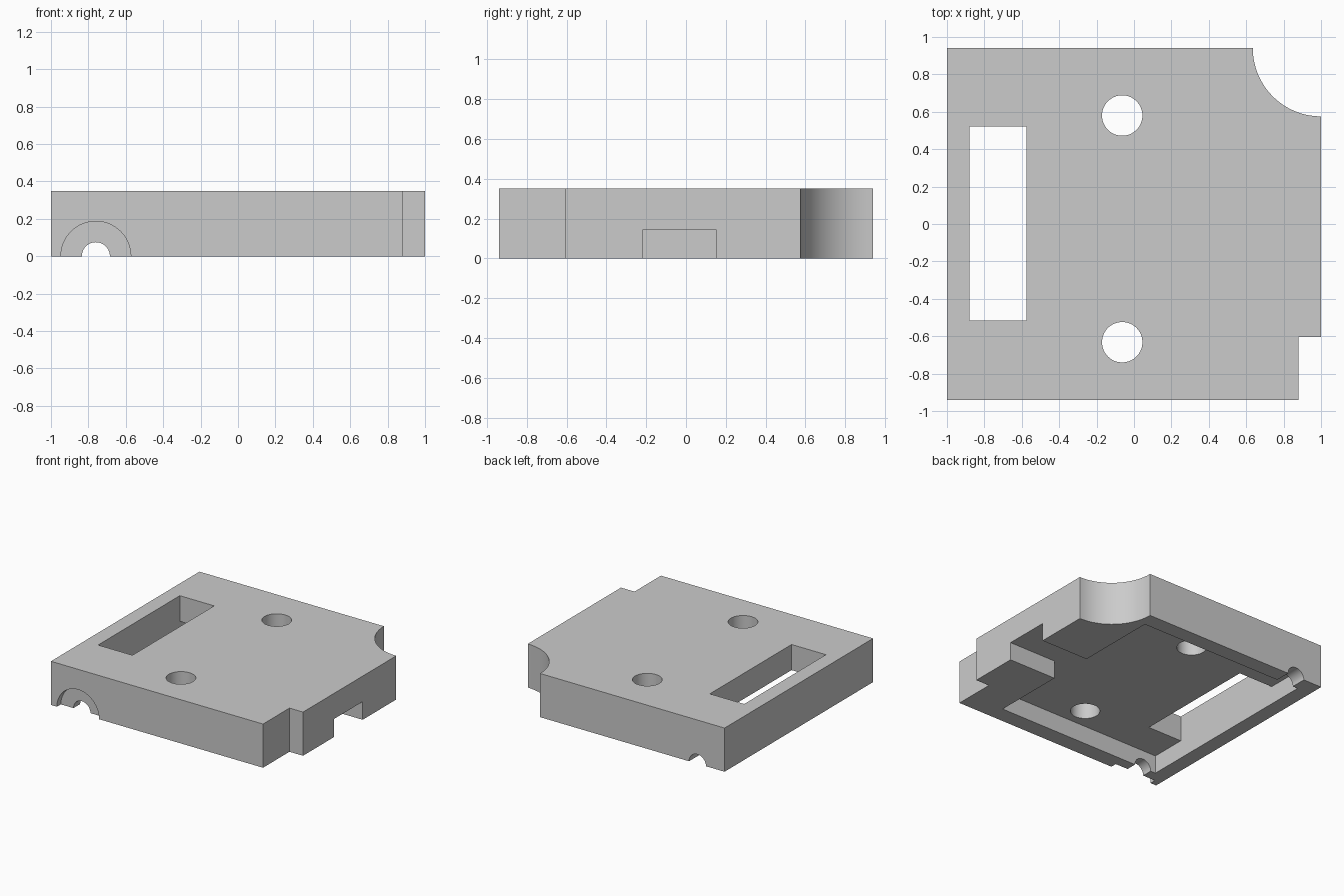
import bpy, bmesh, math
from mathutils import Matrix, Vector

cube = bpy.data.objects.get("Cube")
if cube:
    bpy.data.objects.remove(cube, do_unlink=True)

HEIGHT, FLOOR = 0.35, 0.145

grey = bpy.data.materials.new("light grey")
grey.use_nodes = True
colour = (0.6, 0.6, 0.6, 1)
grey.diffuse_color = colour
grey.node_tree.nodes["Principled BSDF"].inputs["Base Color"].default_value = colour


def make_object(name, bm):
    mesh = bpy.data.meshes.new(name)
    bm.to_mesh(mesh)
    bm.free()
    obj = bpy.data.objects.new(name, mesh)
    bpy.context.collection.objects.link(obj)
    mesh.materials.append(grey)
    return obj


def box(name, x0, x1, y0, y1, z0, z1):
    bm = bmesh.new()
    low, high = Vector((x0, y0, z0)), Vector((x1, y1, z1))
    bmesh.ops.create_cube(bm, size=1, matrix=Matrix.Translation((low + high) / 2)
                          @ Matrix.Diagonal((*(high - low), 1)))
    return make_object(name, bm)


def cylinder(name, centre, radius, length, along_y=False):
    bm = bmesh.new()
    turn = Matrix.Rotation(math.pi / 2 if along_y else 0, 4, "X")
    bmesh.ops.create_cone(bm, cap_ends=True, segments=64, radius1=radius, radius2=radius,
                          depth=length, matrix=Matrix.Translation(centre) @ turn)
    return make_object(name, bm)


def cut(target, cutter):
    mod = target.modifiers.new(cutter.name, "BOOLEAN")
    mod.operation, mod.solver, mod.object = "DIFFERENCE", "EXACT", cutter
    bpy.context.view_layer.objects.active = target
    bpy.ops.object.modifier_apply(modifier=mod.name)
    bpy.data.objects.remove(cutter, do_unlink=True)


body = box("cover_body", -1, 1, -0.94, 0.94, 0, HEIGHT)

# Corner notch and rounded corner scoop
cut(body, box("corner_notch", 0.88, 1.2, -1.2, -0.605, -0.2, 0.6))
cut(body, cylinder("corner_scoop", (1, 0.94, 0.2), 0.365, 1))

# Underside cavity with its side opening
cut(body, box("cavity", -0.88, 0.58, -0.805, 0.815, -0.2, FLOOR))
cut(body, box("side_opening", 0.5, 1.2, -0.215, 0.15, -0.2, FLOOR))

# Window and screw holes through the top
cut(body, box("window", -0.88, -0.575, -0.515, 0.52, -0.2, 0.6))
for y in (-0.632, 0.58):
    cut(body, cylinder("screw_hole", (-0.063, y, 0.2), 0.108, 1))

# Half-round cable channel and its shallow front recess
cut(body, cylinder("cable_channel", (-0.76, 0, 0), 0.075, 3, along_y=True))
cut(body, cylinder("front_recess", (-0.76, -0.99, 0), 0.187, 0.2, along_y=True))

bpy.ops.object.select_all(action="DESELECT")
body.select_set(True)
bpy.context.view_layer.objects.active = body
bpy.ops.object.shade_smooth_by_angle(angle=math.radians(30))
